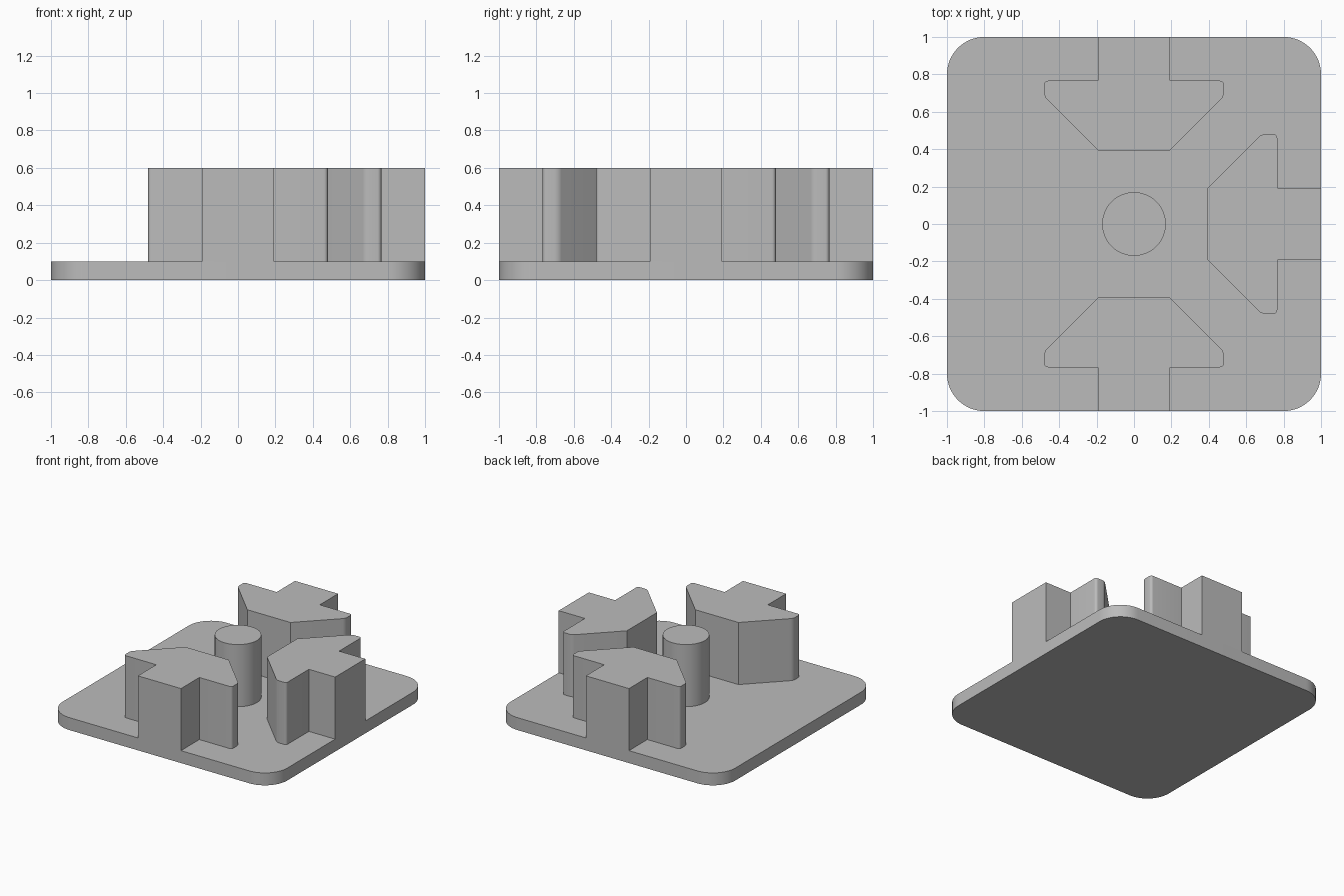
import bpy, bmesh, math
from mathutils import Matrix

cube = bpy.data.objects.get("Cube")
if cube:
    bpy.data.objects.remove(cube, do_unlink=True)

grey = bpy.data.materials.new("plain_grey")
grey.use_nodes = True
colour = (0.5, 0.5, 0.5, 1)
grey.diffuse_color = colour
grey.node_tree.nodes["Principled BSDF"].inputs["Base Color"].default_value = colour

BASE_TOP, TOP = 0.1, 0.6


def prism(name, outline, z0, z1, reach=None, radius=0, segments=8, turn=0):
    """Extrude an outline upward and round the upright edges at |x| = reach."""
    bm = bmesh.new()
    face = bm.faces.new([bm.verts.new((x, y, z0)) for x, y in outline])
    grown = bmesh.ops.extrude_face_region(bm, geom=[face])["geom"]
    for v in grown:
        if isinstance(v, bmesh.types.BMVert):
            v.co.z = z1
    if reach:
        edges = [e for e in bm.edges
                 if abs(e.verts[0].co.z - e.verts[1].co.z) > 0.01
                 and abs(abs(e.verts[0].co.x) - reach) < 0.001]
        bmesh.ops.bevel(bm, geom=edges, offset=radius, segments=segments,
                        profile=0.5, affect='EDGES')
    bmesh.ops.rotate(bm, verts=bm.verts, matrix=Matrix.Rotation(turn, 3, 'Z'))
    bmesh.ops.recalc_face_normals(bm, faces=bm.faces)
    mesh = bpy.data.meshes.new(name)
    bm.to_mesh(mesh)
    bm.free()
    mesh.materials.append(grey)
    obj = bpy.data.objects.new(name, mesh)
    bpy.context.collection.objects.link(obj)
    bpy.ops.object.select_all(action='DESELECT')
    obj.select_set(True)
    bpy.context.view_layer.objects.active = obj
    bpy.ops.object.shade_smooth_by_angle(angle=math.radians(25))
    return obj


# Rounded square base plate
prism("base_plate", [(-1, -1), (1, -1), (1, 1), (-1, 1)],
      0, BASE_TOP, reach=1, radius=0.2, segments=16)

# Arrow-shaped blocks, pointing at the centre from three sides
half = [(0.192, 0.393), (0.48, 0.681), (0.48, 0.766), (0.192, 0.766), (0.192, 1)]
outline = half + [(-x, y) for x, y in reversed(half)]
for side, turn in (("back", 0), ("front", 180), ("left", -90)):
    prism(side + "_block", outline, BASE_TOP, TOP, reach=0.48, radius=0.02,
          segments=5, turn=math.radians(turn))

# Round centre post
SIDES = 64
circle = [(0.17 * math.cos(math.tau * i / SIDES), 0.17 * math.sin(math.tau * i / SIDES))
          for i in range(SIDES)]
prism("centre_post", circle, BASE_TOP, TOP)
